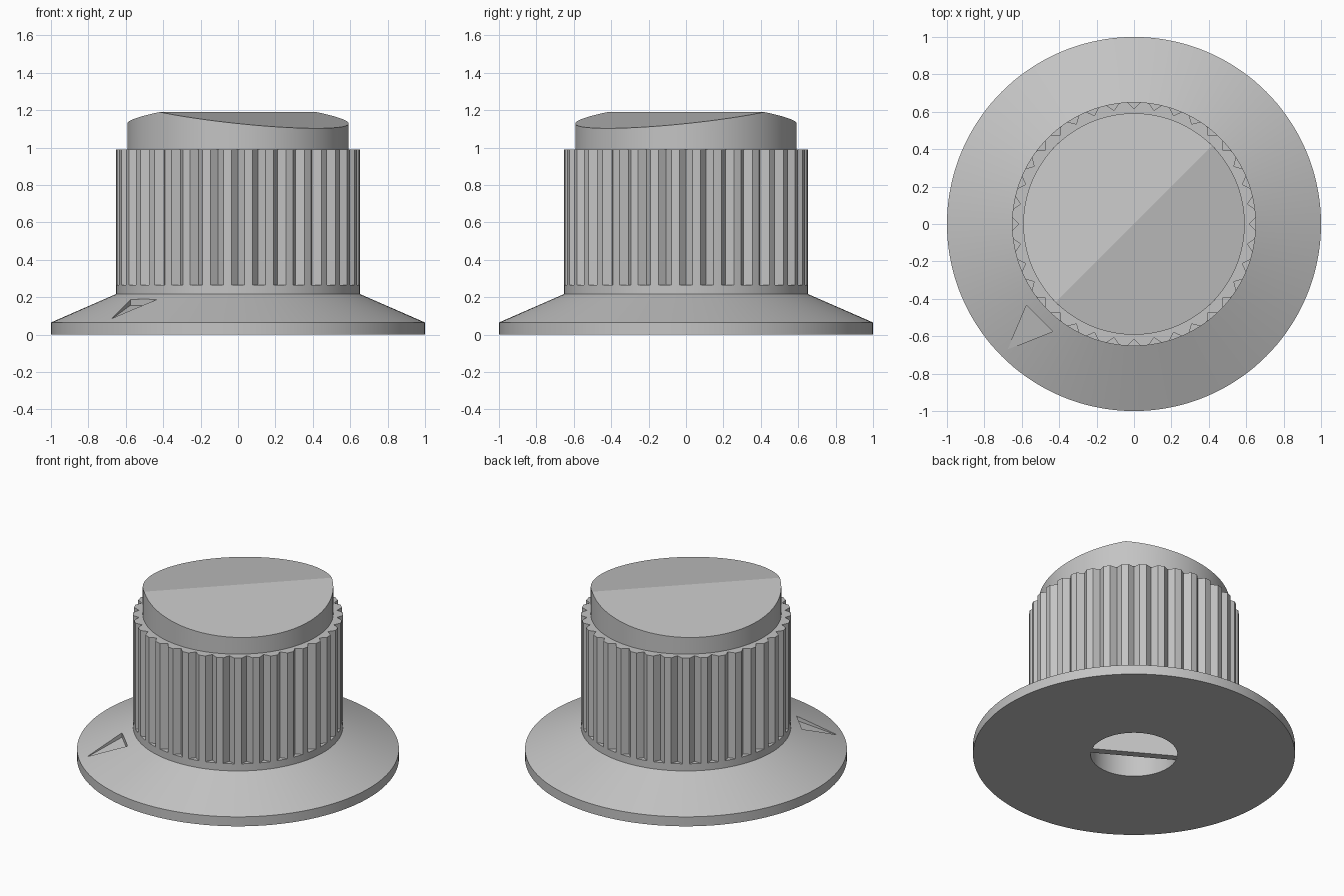
import bpy, bmesh, math
from math import sin, cos, radians
from mathutils import Matrix

if "Cube" in bpy.data.objects:
    bpy.data.objects.remove(bpy.data.objects["Cube"], do_unlink=True)

SEG = 144
RIDGE = radians(45)          # direction of pointer and cap ridge
HOLE_R, HOLE_TOP = 0.27, 0.8
CAP_R = 0.592

grey = bpy.data.materials.new("matte grey")
grey.use_nodes = True
grey.diffuse_color = (0.55, 0.55, 0.55, 1)
grey.node_tree.nodes["Principled BSDF"].inputs["Base Color"].default_value = (0.55, 0.55, 0.55, 1)


def finish(bm, name):
    """Turn a bmesh into a named object with the shared material."""
    bmesh.ops.remove_doubles(bm, verts=bm.verts, dist=1e-5)
    bmesh.ops.recalc_face_normals(bm, faces=bm.faces)
    mesh = bpy.data.meshes.new(name)
    bm.to_mesh(mesh)
    bm.free()
    mesh.materials.append(grey)
    obj = bpy.data.objects.new(name, mesh)
    bpy.context.collection.objects.link(obj)
    return obj


def select(obj):
    bpy.ops.object.select_all(action='DESELECT')
    obj.select_set(True)
    bpy.context.view_layer.objects.active = obj


def smooth(obj):
    select(obj)
    bpy.ops.object.shade_smooth_by_angle(angle=radians(7))


def bridge(bm, low, high):
    """Quads between two closed rings of vertices."""
    n = len(low)
    for i in range(n):
        j = (i + 1) % n
        bm.faces.new((low[i], low[j], high[j], high[i]))


def polar(r, a, z):
    return (r * cos(a), r * sin(a), z)


def prism(points, top):
    """Straight-sided solid over a list of floor points."""
    bm = bmesh.new()
    low = [bm.verts.new(p) for p in points]
    high = [bm.verts.new((p[0], p[1], top)) for p in points]
    bridge(bm, low, high)
    bm.faces.new(low)
    bm.faces.new(high)
    return bm


# Skirt: turned profile with shaft hole, flared rim, collar and inner core
profile = [(0, HOLE_TOP), (HOLE_R, HOLE_TOP), (HOLE_R, 0), (1, 0), (1, 0.065),
           (0.652, 0.217), (0.652, 0.266), (0.55, 0.266), (0.55, 0.9), (0, 0.9)]
bm = bmesh.new()
verts = [bm.verts.new((r, 0, z)) for r, z in profile]
edges = [bm.edges.new(pair) for pair in zip(verts, verts[1:])]
bmesh.ops.spin(bm, geom=verts + edges, cent=(0, 0, 0), axis=(0, 0, 1),
               angle=2 * math.pi, steps=SEG, use_merge=False)
skirt = finish(bm, "skirt")

# Pointer: triangular recess whose floor sinks toward the barrel
cutter = finish(prism([(-0.675, -0.67, 0.084), (-0.435, -0.575, 0.157),
                       (-0.575, -0.435, 0.157)], 0.4), "pointer_cutter")
cutter.hide_render = True
cut = skirt.modifiers.new("pointer_recess", 'BOOLEAN')
cut.object = cutter
cut.solver = 'EXACT'
select(skirt)
bpy.ops.object.modifier_apply(modifier=cut.name)
bpy.data.objects.remove(cutter, do_unlink=True)
smooth(skirt)

# Barrel: grip wall with a V groove every ten degrees
outline = []
for i in range(36):
    for offset, r in ((-3.1, 0.652), (0, 0.617), (3.1, 0.652), (5, 0.652)):
        outline.append((r, radians(i * 10 + offset)))
bm = bmesh.new()
low = [bm.verts.new(polar(r, a, 0.266)) for r, a in outline]
high = [bm.verts.new(polar(r, a, 0.99)) for r, a in outline]
inner = [bm.verts.new(polar(CAP_R, a, 0.99)) for r, a in outline]
bridge(bm, low, high)
bridge(bm, high, inner)
smooth(finish(bm, "grip_barrel"))

# Cap: round plug with a shallow two-sided roof
bm = bmesh.new()
angles = [RIDGE + 2 * math.pi * i / SEG for i in range(SEG)]
low = [bm.verts.new(polar(CAP_R, a, 0.98)) for a in angles]
high = [bm.verts.new(polar(CAP_R, a, 1.19 - 0.087 * abs(sin(a - RIDGE)))) for a in angles]
bridge(bm, low, high)
half = SEG // 2
bm.faces.new(high[:half + 1])
bm.faces.new(high[half:] + high[:1])
smooth(finish(bm, "cap"))

# Rib: thin key across the shaft hole
bm = bmesh.new()
bmesh.ops.create_cube(bm, size=1, matrix=Matrix.Rotation(radians(150), 4, 'Z')
                      @ Matrix.Translation((0, 0, HOLE_TOP / 2 + 0.001))
                      @ Matrix.Diagonal((2 * HOLE_R + 0.01, 0.05, HOLE_TOP, 1)))
finish(bm, "shaft_rib")
